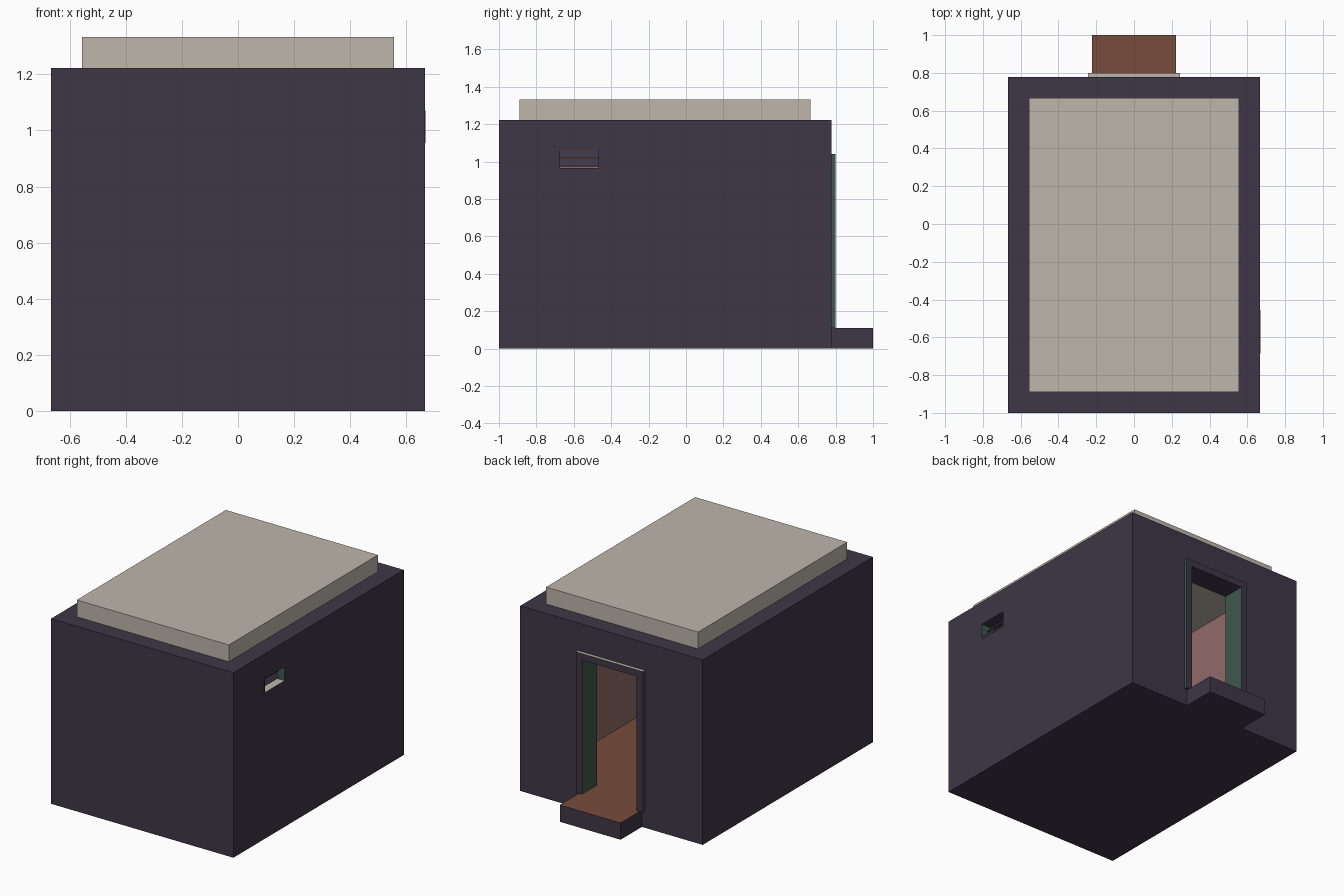
import bpy, bmesh, math
from mathutils import Matrix, Vector

if "Cube" in bpy.data.objects:
    bpy.data.objects.remove(bpy.data.objects["Cube"])


def srgb(r, g, b):
    f = lambda c: c / 12.92 if c <= 0.04045 else ((c + 0.055) / 1.055) ** 2.4
    return tuple(f(v / 255) for v in (r, g, b)) + (1.0,)


MATS = []
for name, col in (("dark purple", (62, 55, 71)), ("beige", (191, 182, 171)),
                  ("brown floor", (121, 76, 60)), ("dusty pink", (145, 107, 104)),
                  ("dark teal", (64, 88, 78))):
    m = bpy.data.materials.new(name)
    m.diffuse_color = srgb(*col)
    m.use_nodes = True
    m.node_tree.nodes["Principled BSDF"].inputs["Base Color"].default_value = m.diffuse_color
    MATS.append(m)
PURPLE, BEIGE, BROWN, PINK, TEAL = range(5)


def add_box(bm, lo, hi):
    lo, hi = Vector(lo), Vector(hi)
    bmesh.ops.create_cube(bm, size=1, matrix=Matrix.Translation((lo + hi) / 2)
                          @ Matrix.Diagonal((*(hi - lo), 1)))


def make(name, bm, rule=lambda p: PURPLE):
    bmesh.ops.recalc_face_normals(bm, faces=bm.faces[:])
    me = bpy.data.meshes.new(name)
    bm.to_mesh(me)
    bm.free()
    ob = bpy.data.objects.new(name, me)
    bpy.context.collection.objects.link(ob)
    paint(ob, rule)
    return ob


def paint(ob, rule):
    ob.data.materials.clear()
    for m in MATS:
        ob.data.materials.append(m)
    for p in ob.data.polygons:
        p.material_index = rule(p)


def box(name, lo, hi, rule=lambda p: PURPLE):
    bm = bmesh.new()
    add_box(bm, lo, hi)
    return make(name, bm, rule)


T = 1 / 9                       # wall thickness
X, Y0, Y1, H = 6 * T, -1.0, 7 * T, 11 * T
VY, VZ, VW, VH = -0.571, 1.013, 0.1145, 0.0585   # vent centre and half size

# walls and floor: a box hollowed out, with door and vent openings
shell = box("walls", (-X, Y0, 0), (X, Y1, H))
cutters = [
    box("room_cutter", (-X + T, Y0 + T, T), (X - T, Y1 - T, 1.6)),
    box("door_cutter", (-0.222, Y1 - 2 * T, T), (0.222, Y1 + T, 1.022)),
    box("vent_cutter", (X - 2 * T, VY - VW + 0.006, VZ - VH + 0.006),
        (X + T, VY + VW - 0.006, VZ + VH - 0.006)),
]
for c in cutters:
    c.hide_render = True
    mod = shell.modifiers.new(c.name, 'BOOLEAN')
    mod.operation, mod.solver, mod.object = 'DIFFERENCE', 'EXACT', c
dg = bpy.context.evaluated_depsgraph_get()
baked = bpy.data.meshes.new_from_object(shell.evaluated_get(dg))
shell.modifiers.clear()
shell.data = baked
for c in cutters:
    bpy.data.objects.remove(c)


def wall_rule(p):
    c, n = p.center, p.normal
    if n.z > 0.5 and c.z < 0.2:
        return BROWN
    inside = abs(c.x) < X - 0.02 and Y0 + 0.02 < c.y < Y1 - 0.02 and c.z > 0.1
    return PINK if inside and abs(n.z) < 0.5 else PURPLE


paint(shell, wall_rule)

# doorstep
box("doorstep", (-0.222, Y1, 0), (0.222, 1.0, T),
    lambda p: BROWN if p.normal.z > 0.5 else PURPLE)

# roof slab, also the ceiling of the room
box("roof_slab", (-X + T, Y0 + T, 1.2), (X - T, Y1 - T, 12 * T), lambda p: BEIGE)


def trim_rule(axis):
    def rule(p):
        if p.normal.z > 0.5:
            return BEIGE
        return TEAL if abs(p.normal[axis]) > 0.5 else PURPLE
    return rule


# door frame: an upside-down U extruded through the wall
a, b, top, head = 0.2, 0.244, 1.04, 0.996
bm = bmesh.new()
pts = [(-b, T), (-b, top), (b, top), (b, T), (a, T), (a, head), (-a, head), (-a, T)]
face = bm.faces.new([bm.verts.new((x, Y1 - T - 0.022, z)) for x, z in pts])
ext = bmesh.ops.extrude_face_region(bm, geom=[face])["geom"]
bmesh.ops.translate(bm, vec=(0, T + 0.044, 0),
                    verts=[v for v in ext if isinstance(v, bmesh.types.BMVert)])
make("door_frame", bm, trim_rule(0))

# vent frame: four bars lining the opening
bm = bmesh.new()
w, xi, xo = 0.0125, X - T - 0.004, X + 0.002
for s in (-1, 1):
    y, z = VY + s * (VW - w / 2), VZ + s * (VH - w / 2)
    add_box(bm, (xi, y - w / 2, VZ - VH), (xo, y + w / 2, VZ + VH))
    add_box(bm, (xi, VY - VW + w, z - w / 2), (xo, VY + VW - w, z + w / 2))
make("vent_frame", bm, trim_rule(1))

# two tilted vent slats
for i, z in enumerate((VZ + 0.023, VZ - 0.021)):
    bm = bmesh.new()
    bmesh.ops.create_cube(bm, size=1, matrix=Matrix.Translation((X - 0.055, VY, z))
                          @ Matrix.Rotation(math.radians(-35), 4, 'Y')
                          @ Matrix.Diagonal((0.006, 2 * (VW - w), 0.042, 1)))
    make(f"vent_slat_{i + 1}", bm)
